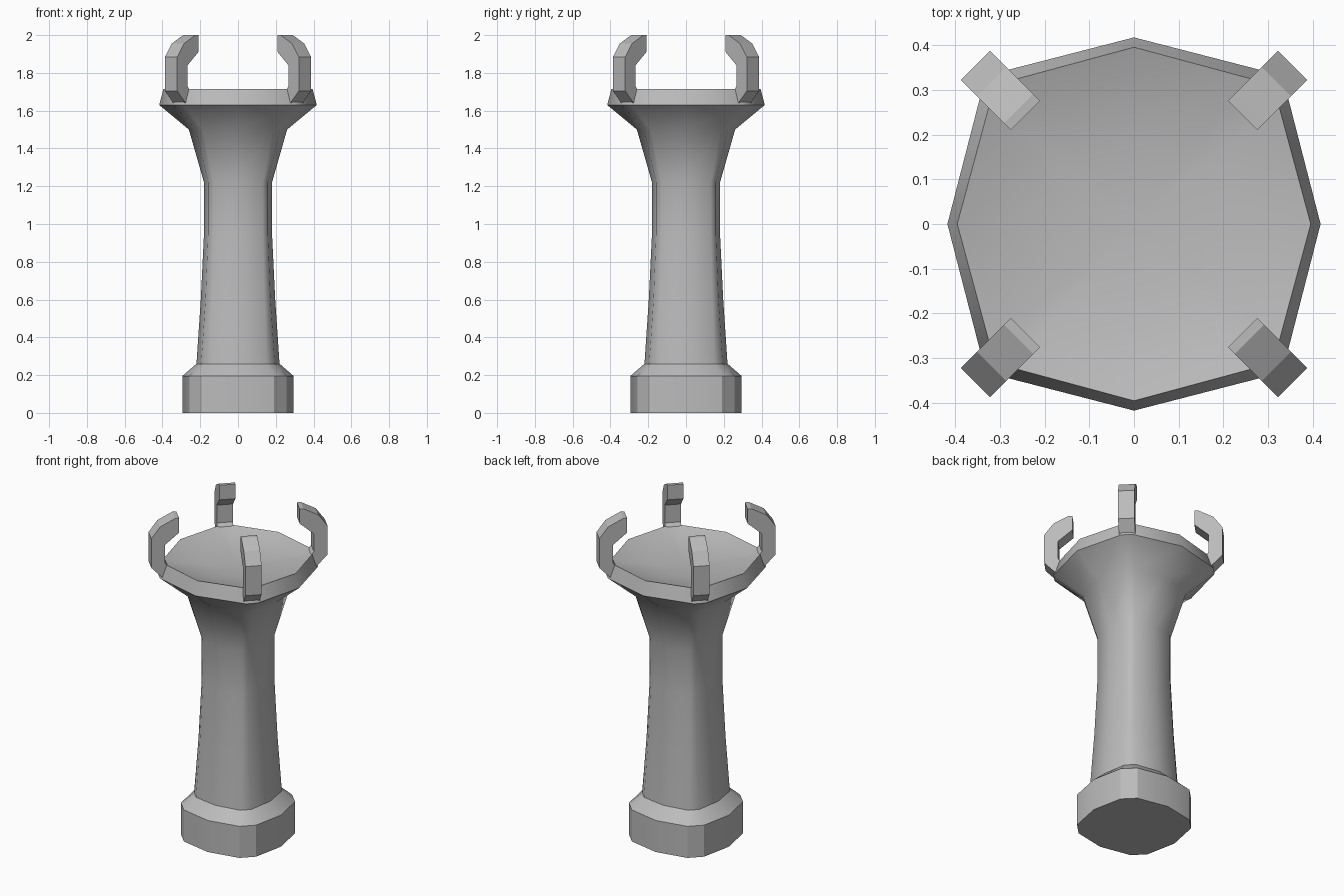
import bpy, bmesh, math
from mathutils import Matrix, Vector

cube = bpy.data.objects.get("Cube")
if cube:
    bpy.data.objects.remove(cube)

stone = bpy.data.materials.new("grey_stone")
stone.use_nodes = True
GREY = (0.5, 0.5, 0.5, 1)
stone.diffuse_color = GREY
stone.node_tree.nodes["Principled BSDF"].inputs["Base Color"].default_value = GREY


def finish(name, bm, angle):
    bmesh.ops.recalc_face_normals(bm, faces=bm.faces)
    mesh = bpy.data.meshes.new(name)
    bm.to_mesh(mesh)
    bm.free()
    mesh.materials.append(stone)
    obj = bpy.data.objects.new(name, mesh)
    bpy.context.collection.objects.link(obj)
    bpy.ops.object.select_all(action='DESELECT')
    obj.select_set(True)
    bpy.context.view_layer.objects.active = obj
    bpy.ops.object.shade_smooth_by_angle(angle=math.radians(angle))
    return obj


def ring(bm, mid, a, b, z):
    """Square with pointed sides and cut corners: mid on the axes, (a, b) beside the corners."""
    verts = []
    for q in range(4):
        turn = Matrix.Rotation(q * math.pi / 2, 3, 'Z')
        for x, y in ((mid, 0), (b, a), (a, b)):
            verts.append(bm.verts.new(turn @ Vector((x, y, z))))
    return verts


def loft(name, levels, angle, cap_start=False, centre=None):
    bm = bmesh.new()
    rings = [ring(bm, *level) for level in levels]
    n = len(rings[0])
    for low, high in zip(rings, rings[1:]):
        for i in range(n):
            j = (i + 1) % n
            bm.faces.new((low[i], low[j], high[j], high[i]))
    if cap_start:
        bm.faces.new(rings[0])
    if centre is not None:
        tip = bm.verts.new((0, 0, centre))
        for i in range(n):
            bm.faces.new((rings[-1][i], rings[-1][(i + 1) % n], tip))
    return finish(name, bm, angle)


# Foot block with sloped shoulder
loft("base", [(0.295, 0.19, 0.257, 0), (0.295, 0.19, 0.257, 0.195),
              (0.22, 0.15, 0.195, 0.26)], 32, cap_start=True)

# Waisted shaft flaring into the rim, with a shallow dished top
loft("shaft_and_bowl", [
    (0.22, 0.15, 0.195, 0.26), (0.197, 0.14, 0.172, 0.6),
    (0.18, 0.13, 0.158, 0.95), (0.18, 0.13, 0.158, 1.22),
    (0.26, 0.185, 0.222, 1.5), (0.417, 0.295, 0.341, 1.63),
    (0.395, 0.278, 0.32, 1.715), (0.315, 0.22, 0.265, 1.69),
    (0.17, 0.12, 0.14, 1.665)], 40, centre=1.66)

# Four hooked prongs on the corners: (radius, height) outline
HOOK = [(0.41, 1.61), (0.501, 1.705), (0.501, 1.885), (0.45, 1.955), (0.365, 2.0),
        (0.343, 2.0), (0.343, 1.91), (0.424, 1.84), (0.424, 1.73), (0.36, 1.65)]
HALF = 0.046
names = ("back_left", "back_right", "front_right", "front_left")
for k, corner in enumerate(names):
    bm = bmesh.new()
    face = bm.faces.new([bm.verts.new((r, -HALF, z)) for r, z in HOOK])
    side = bmesh.ops.extrude_face_region(bm, geom=[face])["geom"]
    bmesh.ops.translate(bm, vec=(0, 2 * HALF, 0),
                        verts=[g for g in side if isinstance(g, bmesh.types.BMVert)])
    bmesh.ops.rotate(bm, verts=bm.verts, cent=(0, 0, 0),
                     matrix=Matrix.Rotation(math.pi / 4 + k * math.pi / 2, 3, 'Z'))
    finish("prong_" + corner, bm, 20)
